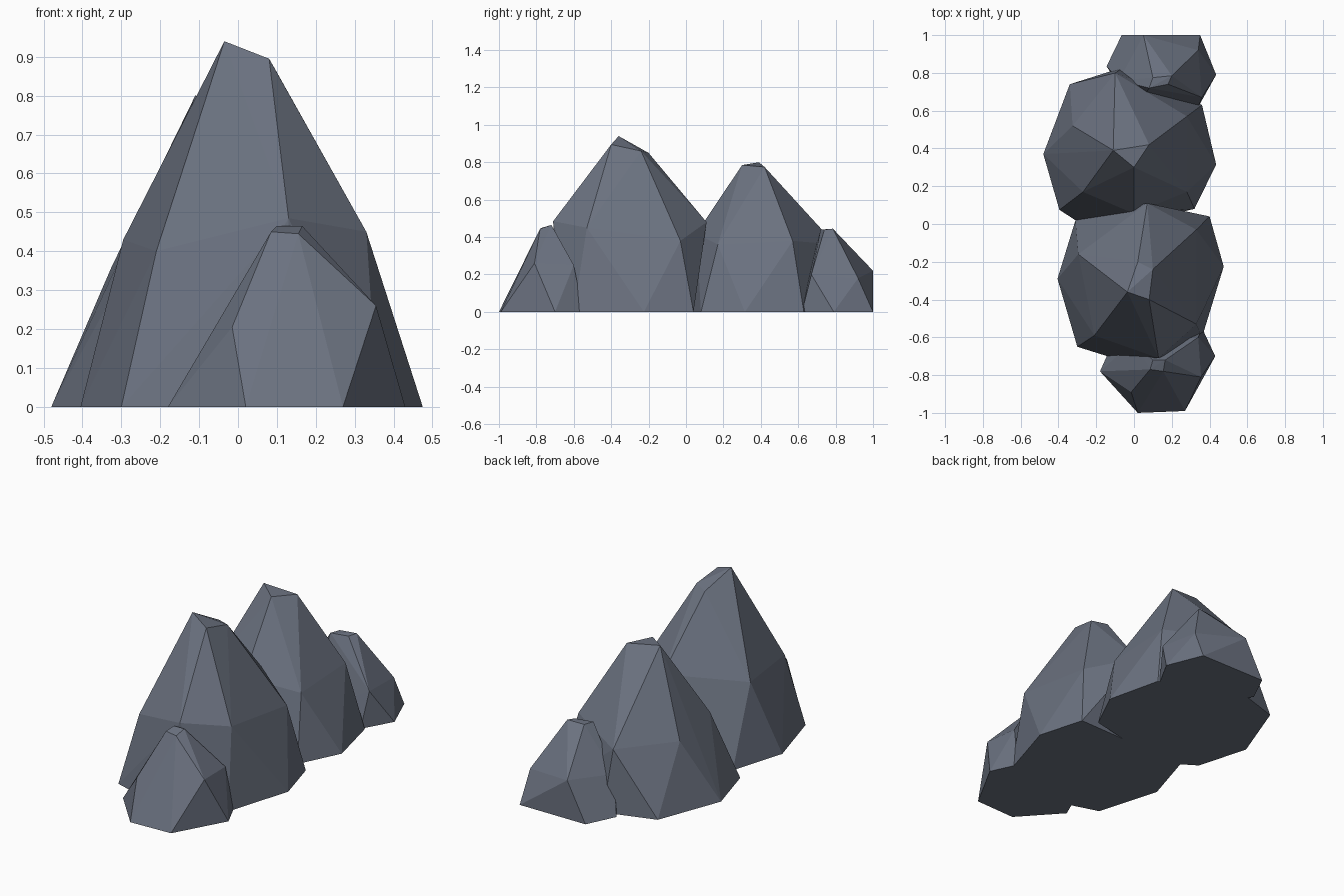
import bpy
import bmesh
import math

# Remove the default object
default_object = bpy.data.objects.get("Cube")
if default_object:
    bpy.data.objects.remove(default_object, do_unlink=True)

# Single slate stone colour
stone = bpy.data.materials.new("slate_grey")
stone.use_nodes = True
slate_colour = (0.147, 0.168, 0.216, 1.0)
stone.diffuse_color = slate_colour
shader = next(n for n in stone.node_tree.nodes if n.type == "BSDF_PRINCIPLED")
shader.inputs["Base Color"].default_value = slate_colour
shader.inputs["Roughness"].default_value = 0.9


def make_rock(name, footprint, shoulder, crown):
    """Faceted boulder: hull of a ground outline, a shoulder ring and a crown."""
    mesh = bpy.data.meshes.new(name)
    bm = bmesh.new()
    for x, y in footprint:
        bm.verts.new((x, y, 0))
    for point in shoulder + crown:
        bm.verts.new(point)
    hull = bmesh.ops.convex_hull(bm, input=bm.verts[:], use_existing_faces=False)
    # Drop points swallowed by the hull
    inside = [e for e in hull["geom_interior"]
              if isinstance(e, bmesh.types.BMVert) and e.is_valid]
    bmesh.ops.delete(bm, geom=inside, context="VERTS")
    # Merge the flat underside into one polygon
    bmesh.ops.dissolve_limit(bm, angle_limit=math.radians(1),
                             verts=bm.verts[:], edges=bm.edges[:])
    bmesh.ops.recalc_face_normals(bm, faces=bm.faces[:])
    for face in bm.faces:
        face.smooth = False
    bm.to_mesh(mesh)
    bm.free()
    mesh.materials.append(stone)
    rock = bpy.data.objects.new(name, mesh)
    bpy.context.scene.collection.objects.link(rock)
    return rock


# Tallest boulder
make_rock(
    "tall_front_rock",
    footprint=[(-.405, -.29), (-.3, -.65), (-.14, -.7), (.13, -.7),
               (.36, -.6), (.475, -.225), (.4, .04), (-.31, .02)],
    shoulder=[(-.21, -.59, .4), (.13, -.71, .485), (.33, -.53, .45),
              (.33, -.03, .38), (.07, .11, .48), (-.295, -.16, .43)],
    crown=[(-.035, -.36, .94), (.08, -.4, .895),
           (.1, -.24, .86), (.02, -.2, .85)],
)

# Second boulder
make_rock(
    "tall_back_rock",
    footprint=[(-.48, .37), (-.395, .075), (-.31, .02), (.1, .03),
               (.32, .08), (.435, .315), (.36, .63), (-.055, .83),
               (-.34, .74)],
    shoulder=[(-.27, .17, .38), (0, .055, .42), (.28, .17, .36),
              (.28, .57, .38), (-.1, .8, .36), (-.325, .52, .36)],
    crown=[(0, .3, .785), (-.11, .39, .8), (.08, .42, .775)],
)

# Small boulder at the front end
make_rock(
    "small_front_rock",
    footprint=[(-.18, -.78), (.02, -1), (.27, -.99), (.43, -.7),
               (.36, -.55), (-.1, -.6)],
    shoulder=[(-.015, -.89, .205), (.355, -.81, .26),
              (.34, -.6, .25), (0, -.62, .28)],
    crown=[(.085, -.77, .45), (.155, -.78, .445),
           (.165, -.72, .465), (.1, -.72, .465)],
)

# Small boulder at the back end
make_rock(
    "small_back_rock",
    footprint=[(-.145, .835), (-.065, 1), (.35, 1), (.435, .79),
               (.34, .62), (0, .6)],
    shoulder=[(.05, 1, .22), (.34, .92, .18),
              (.36, .67, .2), (-.08, .76, .2)],
    crown=[(.1, .775, .44), (.2, .785, .445), (.08, .72, .44),
           (.18, .74, .44)],
)
